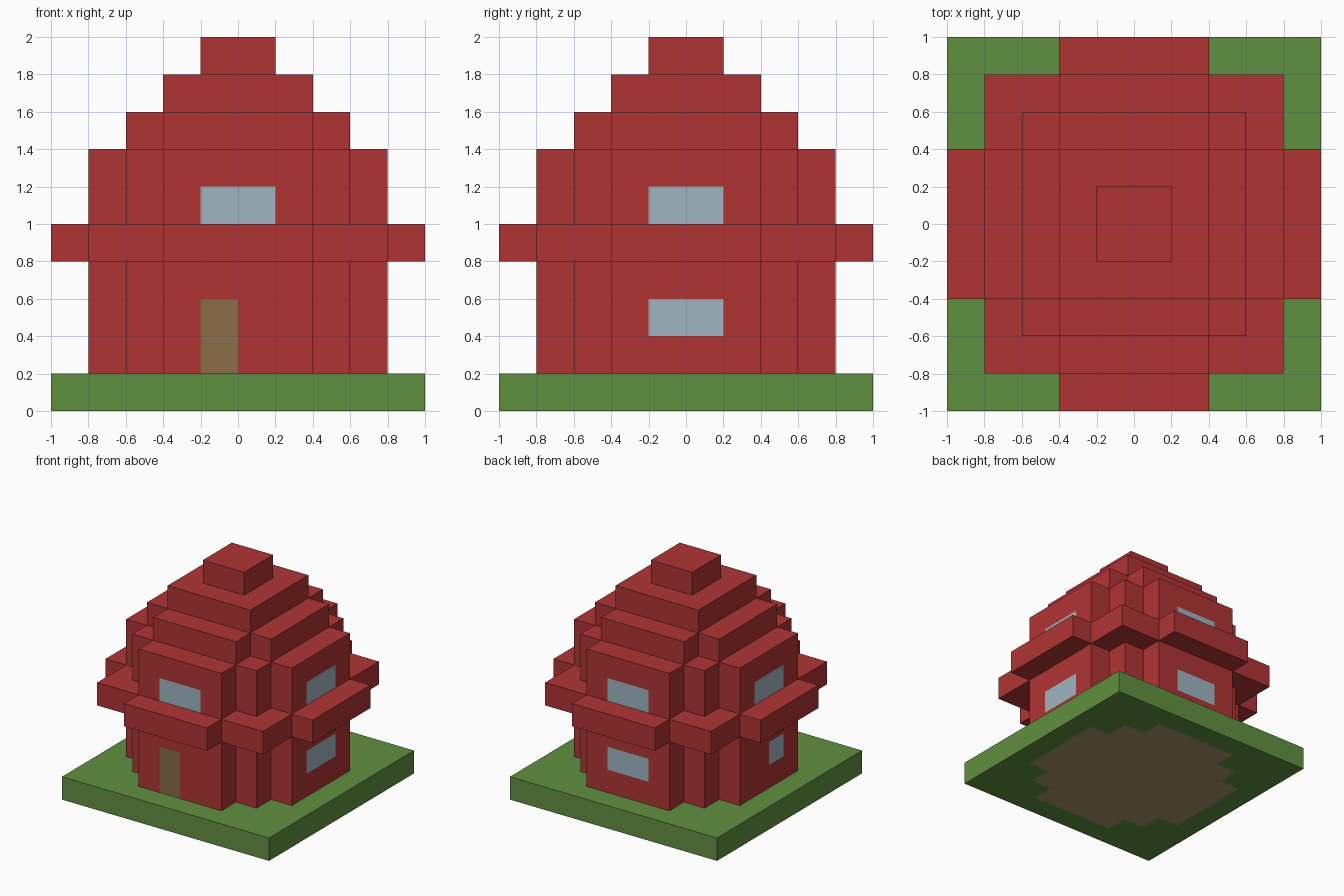
import bpy
import bmesh
from mathutils import Vector

cube = bpy.data.objects.get("Cube")
if cube:
    bpy.data.objects.remove(cube, do_unlink=True)

CELL = 0.2


def make_material(name, srgb):
    linear = [((c / 255 + 0.055) / 1.055) ** 2.4 for c in srgb] + [1.0]
    mat = bpy.data.materials.new(name)
    mat.use_nodes = True
    mat.diffuse_color = linear
    mat.node_tree.nodes["Principled BSDF"].inputs["Base Color"].default_value = linear
    return mat


RED, GREEN, GLASS, DOOR, FLOOR = range(5)
MATERIALS = [
    make_material("brick red", (176, 52, 52)),
    make_material("grass green", (97, 144, 64)),
    make_material("window blue grey", (159, 181, 192)),
    make_material("door brown", (139, 109, 72)),
    make_material("floor tan", (168, 148, 108)),
]


# Footprints: a square core with four arms, as half sizes
def plus(core, arm_length, arm_width):
    def inside(x, y):
        a, b = sorted((abs(x), abs(y)))
        return b < core or (b < arm_length and a < arm_width)
    return inside


house = plus(0.6, 0.8, 0.4)
PARTS = [  # name, bottom, top, footprint
    ("ground", 0.0, 0.2, plus(1.0, 1.0, 1.0)),
    ("lower_walls", 0.2, 0.8, house),
    ("ledge", 0.8, 1.0, plus(0.8, 1.0, 0.4)),
    ("upper_walls", 1.0, 1.4, house),
    ("lower_roof", 1.4, 1.6, plus(0.4, 0.6, 0.4)),
    ("upper_roof", 1.6, 1.8, plus(0.4, 0.4, 0.4)),
    ("chimney", 1.8, 2.0, plus(0.2, 0.2, 0.2)),
]


def solid(p):
    return any(low < p.z < high and inside(p.x, p.y) for _, low, high, inside in PARTS)


# Colour of one face, from its part, cell centre and direction
def paint(name, p, d):
    if name == "ground":
        return FLOOR if d.z < 0 and house(p.x, p.y) else GREEN
    on_arm_end = d.z == 0 and p.dot(d) > 0.6
    across = p.x if d.y else p.y
    wide = abs(across) < 0.2
    narrow = -0.2 < across < 0
    if name == "upper_walls" and on_arm_end and wide and p.z < 1.2:
        return GLASS
    if name == "lower_walls" and on_arm_end:
        if d.y < 0:
            return DOOR if narrow and p.z < 0.6 else RED
        opening = narrow if d.x < 0 else wide
        if opening and 0.4 < p.z < 0.6:
            return GLASS
    return RED


DIRECTIONS = [Vector(d) for d in
              ((1, 0, 0), (-1, 0, 0), (0, 1, 0), (0, -1, 0), (0, 0, 1), (0, 0, -1))]


# Build the exposed faces of every block in a part
def build(name, low, high, inside):
    bm = bmesh.new()
    for k in range(round(low / CELL), round(high / CELL)):
        for i in range(-5, 5):
            for j in range(-5, 5):
                p = Vector((i + 0.5, j + 0.5, k + 0.5)) * CELL
                if not inside(p.x, p.y):
                    continue
                for d in DIRECTIONS:
                    if solid(p + d * CELL):
                        continue
                    u = Vector((d.y, d.z, d.x))
                    v = d.cross(u)
                    corners = [p + (d + u * a + v * b) * CELL / 2
                               for a, b in ((-1, -1), (1, -1), (1, 1), (-1, 1))]
                    face = bm.faces.new([bm.verts.new(c) for c in corners])
                    face.material_index = paint(name, p, d)
    bmesh.ops.remove_doubles(bm, verts=bm.verts, dist=0.001)
    mesh = bpy.data.meshes.new(name)
    for mat in MATERIALS:
        mesh.materials.append(mat)
    bm.to_mesh(mesh)
    bm.free()
    bpy.context.collection.objects.link(bpy.data.objects.new(name, mesh))


for part in PARTS:
    build(*part)
